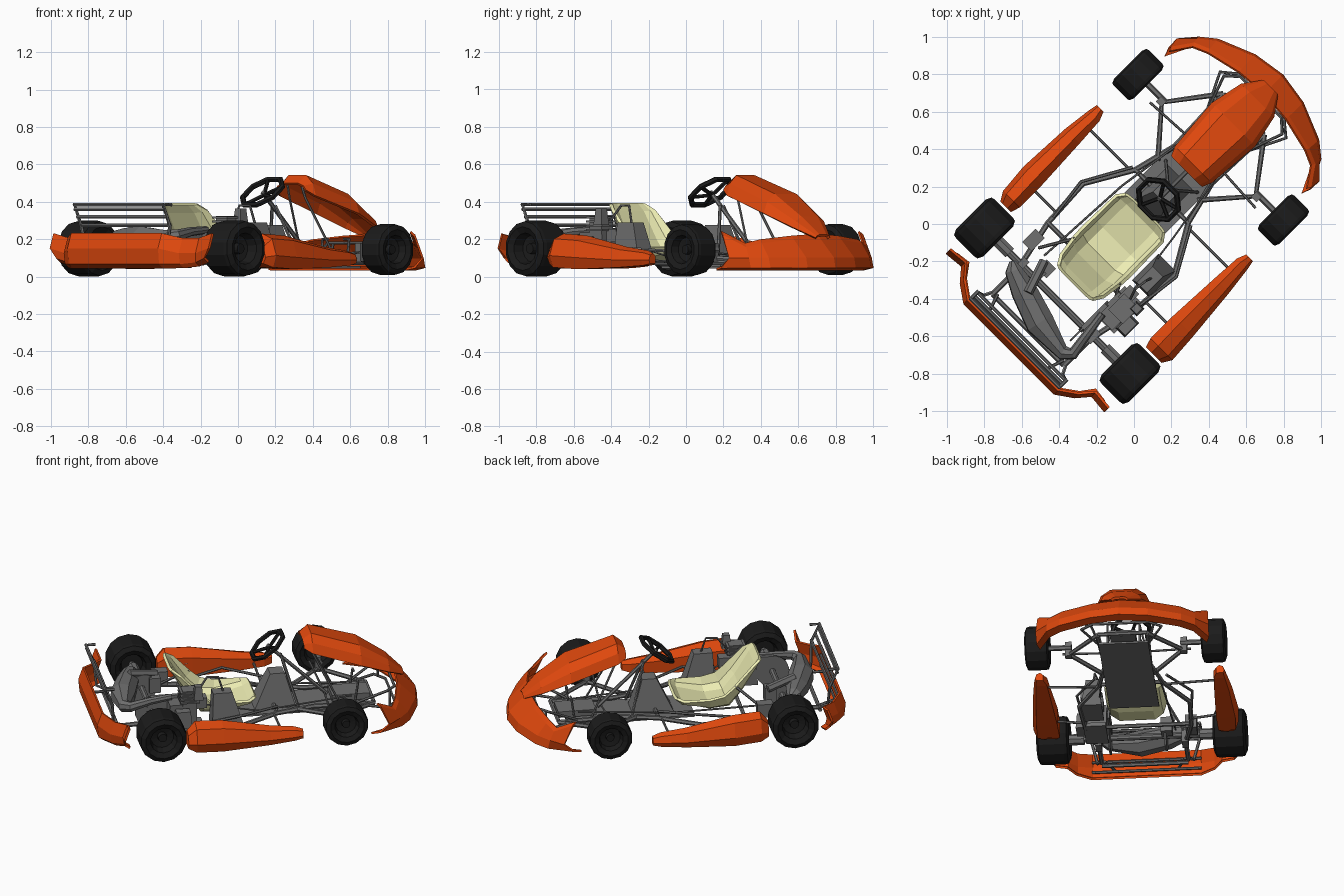
import bpy, bmesh, math
from mathutils import Vector, Matrix

if "Cube" in bpy.data.objects:
    bpy.data.objects.remove(bpy.data.objects["Cube"])

# The kart is built along local +X (forward) and turned 45 degrees as a whole.
TURN = math.pi / 4


def paint(name, rgb):
    m = bpy.data.materials.new(name)
    m.diffuse_color = (*rgb, 1)
    m.use_nodes = True
    m.node_tree.nodes["Principled BSDF"].inputs["Base Color"].default_value = m.diffuse_color
    return m


ORANGE = paint("orange", (0.74, 0.065, 0.004))
BLACK = paint("black", (0.011, 0.011, 0.011))
CREAM = paint("cream", (0.86, 0.86, 0.46))
STEEL = paint("steel", (0.16, 0.16, 0.16))


def add(name, mesh, mat=None):
    ob = bpy.data.objects.new(name, mesh)
    bpy.context.collection.objects.link(ob)
    ob.rotation_euler.z = TURN
    mesh.materials.append(mat or STEEL)
    return ob


def loft(name, rings, mat=None, closed=True, thick=0):
    """Skin a row of equal-length sections; closed ones are capped, open ones thickened."""
    bm = bmesh.new()
    vs = [[bm.verts.new(p) for p in r] for r in rings]
    n = len(rings[0])
    for a, b in zip(vs, vs[1:]):
        for i in range(n if closed else n - 1):
            j = (i + 1) % n
            bm.faces.new((a[i], a[j], b[j], b[i]))
    if closed:
        bm.faces.new(vs[0])
        bm.faces.new(vs[-1])
    bmesh.ops.recalc_face_normals(bm, faces=bm.faces)
    me = bpy.data.meshes.new(name)
    bm.to_mesh(me)
    bm.free()
    ob = add(name, me, mat)
    if thick:
        s = ob.modifiers.new("thickness", 'SOLIDIFY')
        s.thickness, s.offset = thick, 0
    return ob


def tube(name, pts, r=0.011, mat=None, radii=None, cyclic=False, sides=1):
    cu = bpy.data.curves.new(name, 'CURVE')
    cu.dimensions, cu.bevel_depth, cu.bevel_resolution = '3D', r, sides
    cu.use_fill_caps = True
    sp = cu.splines.new('POLY')
    sp.points.add(len(pts) - 1)
    for i, p in enumerate(pts):
        sp.points[i].co = (*p, 1)
        sp.points[i].radius = radii[i] if radii else 1
    sp.use_cyclic_u = cyclic
    tmp = bpy.data.objects.new("tmp", cu)
    me = bpy.data.meshes.new_from_object(tmp)
    bpy.data.objects.remove(tmp)
    for f in me.polygons:
        f.use_smooth = False
    return add(name, me, mat)


def pair(name, pts, r=0.011):
    for side, s in (("left", 1), ("right", -1)):
        tube(f"{name}_{side}", [(x, y * s, z) for x, y, z in pts], r)


def box(name, c, size, top=(1, 1), shift=0, mat=None):
    hx, hy, hz = (d / 2 for d in size)
    rings = []
    for z, kx, ky, dx in ((-hz, 1, 1, 0), (hz, top[0], top[1], shift)):
        rings.append([(c[0] + dx + sx * hx * kx, c[1] + sy * hy * ky, c[2] + z)
                      for sx, sy in ((-1, -1), (1, -1), (1, 1), (-1, 1))])
    return loft(name, rings, mat)


def lathe(name, c, profile, mat=None, n=14):
    """Turn (across, radius) points about the sideways axis."""
    return loft(name, [[(c[0] + r * math.cos(t), c[1] + a, c[2] + r * math.sin(t))
                        for t in (2 * math.pi * (i + .5) / n for i in range(n))]
                       for a, r in profile], mat)


def mirrored(half):
    return [[(x, -y, z) for x, y, z in r] for r in half[:0:-1]] + half


# Wheels with recessed rims
for axle, u, r, w in (("front", .58, .137, .15), ("rear", -.58, .150, .205)):
    for side, s in (("left", 1), ("right", -1)):
        prof = [(-.20, .45), (-.42, .56), (-.5, .78), (-.43, .97), (-.33, 1), (.33, 1),
                (.43, .97), (.5, .78), (.42, .56), (.15, .48), (.10, .2), (.25, .18)]
        lathe(f"{axle}_{side}_wheel", (u, .55 * s, r + (.008 if axle == "front" else 0)),
              [(a * w * s, k * r) for a, k in prof], BLACK)

# Front bumper: (sideways, lower lip, middle, upper lip, top height)
half = []
for v, ub, um, ut, zt in ((0, 1.124, 1.112, .985, .225), (.18, 1.096, 1.084, .97, .215),
                          (.378, 1.015, 1.0, .925, .195), (.46, .95, .935, .89, .175),
                          (.535, .80, .86, .785, .24)):
    half.append([(ub - .05, v * .97, .04), (ub, v, .05), (um, v, .10),
                 (ut + .02, v * .99, zt - .02), (ut, v * .97, zt)])
loft("front_bumper", mirrored(half), ORANGE, False, .012)

# Nose panel: (forward, half width, ridge height, edge height)
loft("nose_panel", [[(u, -w, ze), (u, -w * .85, ze + .6 * (zt - ze)), (u, -w * .5, zt),
                     (u, w * .5, zt), (u, w * .85, ze + .6 * (zt - ze)), (u, w, ze)]
                    for u, w, zt, ze in ((.40, .11, .495, .46), (.45, .132, .535, .43),
                                         (.75, .158, .435, .335), (.93, .12, .315, .26),
                                         (1.03, .05, .22, .205))], ORANGE, False, .016)

# Side pods: (forward, inner, outer, bottom, top); the right one flares at the rear
for side, s, flare in (("left", 1, 0), ("right", -1, .04)):
    rings = []
    for u, a, b, z0, z1 in ((-.42, .51, .59 + flare, .07, .17), (-.37, .495, .62 + flare, .05, .23),
                            (-.2, .495, .635 + flare / 3, .04, .22), (.1, .51, .62, .05, .16),
                            (.26, .52, .60, .06, .14), (.31, .54, .59, .07, .125)):
        w, h = b - a, z1 - z0
        rings.append([(u, s * y, z) for y, z in ((a, z0), (b - .15 * w, z0), (b, z0 + .35 * h),
                      (b - .2 * w, z1 - .15 * h), (a + .35 * w, z1), (a, z1 - .3 * h))])
    loft(f"side_pod_{side}", rings, ORANGE)

# Rear bumper
half = []
for v, u, z0, z1, k in ((0, -.933, .05, .23, 1), (.34, -.933, .05, .23, 1), (.43, -.87, .05, .205, 1),
                        (.49, -.80, .06, .205, .98), (.60, -.81, .08, .23, .93)):
    half.append([(u + .03, v * k, z0), (u, v * k, z0 + .02), (u - .008, v, z1 - .08), (u + .02, v, z1)])
loft("rear_bumper", mirrored(half), ORANGE, False, .014)

# Seat shell: (forward, height, half width, side lift forward, side lift up)
rings = []
for u, z, w, du, dz in ((.09, .165, .145, -.01, .005), (.05, .13, .175, -.01, .03), (-.13, .08, .178, .01, .08),
                        (-.25, .09, .180, .04, .09), (-.33, .19, .177, .06, .04),
                        (-.42, .345, .16, .03, .01), (-.45, .388, .13, .01, 0)):
    rings.append([(u + k * du, v * w, z + k * dz)
                  for v, k in ((-1, 1), (-.88, .35), (-.6, 0), (.6, 0), (.88, .35), (1, 1))])
loft("seat", rings, CREAM, False, .018)

# Steering wheel, spokes and column
tilt = Matrix.Rotation(-math.radians(37), 4, 'Y')
hub = Vector((.185, 0, .452))
rim = [hub + tilt @ Vector((.122 * math.cos(t), .122 * math.sin(t), 0))
       for t in (math.pi * (i + .5) / 4 for i in range(8))]
tube("steering_rim", rim, .016, BLACK, cyclic=True)
for i in (0, 3, 5, 6):
    tube("steering_spoke", [hub - tilt @ Vector((0, 0, .02)), rim[i]], .011, BLACK)
tube("steering_column", [hub, (.56, 0, .09)], .012)
pair("column_support", [(.27, .012, .38), (.36, .12, .07)], .009)
pair("nose_support", [(.42, .05, .51), (.45, .06, .42), (.62, .13, .08)], .007)

# Floor pan and fuel tank
box("floor_pan", (.37, 0, .05), (.80, .31, .012))
box("fuel_tank", (.22, 0, .165), (.26, .18, .22), (.35, .55), .02)
pair("pedal", [(.72, .10, .06), (.74, .10, .2), (.74, .06, .2)], .008)
box("pedal_tray", (.70, 0, .09), (.24, .16, .04))

# Chassis rails, bumper loops and cross members
Z = .075
pair("main_rail", [(-.80, .27, .10), (-.60, .27, .11), (-.32, .33, Z), (-.04, .345, Z), (.21, .20, Z),
                   (.45, .14, Z), (.83, .155, Z)], .015)
pair("front_arm", [(.33, .15, Z), (.565, .355, .10), (.83, .155, Z)], .015)
pair("upper_side_bar", [(-.28, .33, .10), (-.04, .36, .15), (.21, .22, .13)], .009)
pair("seat_stay", [(-.28, .17, .24), (-.45, .27, .11)], .009)
pair("pod_bar_front", [(.19, .20, Z), (.19, .55, .09)], .008)
pair("pod_bar_rear", [(-.25, .33, Z), (-.25, .54, .10)], .008)
pair("pod_brace", [(-.25, .50, .13), (.19, .54, .12)], .007)
pair("tie_rod", [(.54, .03, .11), (.52, .40, .13)], .007)
for z, w in ((.08, .25), (.18, .22)):
    tube("front_bumper_hoop", [(.70, -.15, Z), (.90, -w, z), (.96, -w * .7, z), (.96, w * .7, z),
                               (.90, w, z), (.70, .15, Z)], .009)
pair("front_hoop_post", [(.92, .22, .08), (.92, .2, .18)], .008)
for u, w in ((-.80, .27), (-.32, .33), (.21, .20), (.83, .155)):
    tube("cross_member", [(u, -w, Z + .005), (u, w, Z + .005)], .013)

# Stub axles and rear axle
for s in (1, -1):
    tube("stub_axle", [(.58, .34 * s, .14), (.58, .52 * s, .14)], .017)
    box("steering_knuckle", (.565, .36 * s, .13), (.04, .04, .10))
    lathe("rear_hub", (-.58, .41 * s, .15), [(-.05, .035), (.05, .035)], n=8)
    box("axle_bearing", (-.58, .27 * s, .13), (.08, .04, .10))
tube("rear_axle", [(-.58, -.54, .15), (-.58, .54, .15)], .020, sides=2)
lathe("brake_disc", (-.58, .15, .15), [(-.006, .095), (.006, .095)])
lathe("sprocket", (-.58, -.20, .15), [(-.005, .105), (.005, .105)], n=16)

# Rear rack
for z, u in ((.385, -.90), (.36, -.895), (.32, -.875), (.275, -.85)):
    tube("rack_bar", [(u, -.34, z), (u, .34, z)], .010)
pair("rack_post", [(-.84, .335, .385), (-.90, .335, .385), (-.85, .335, .27), (-.84, .30, .12),
                   (-.78, .27, .10)], .010)
pair("rear_bumper_stay", [(-.93, .20, .12), (-.78, .25, .10)], .009)
for z in (.10, .17):
    tube("rear_lower_bar", [(-.91, -.34, z), (-.91, .34, z)], .009)

# Engine, cylinder, carburettor and radiator on the right
box("engine_block", (-.40, -.26, .16), (.17, .12, .15))
for i in range(4):
    box("cooling_fin", (-.36, -.28, .25 + i * .022), (.12, .11, .010))
box("cylinder", (-.36, -.28, .275), (.09, .085, .10))
box("cylinder_head", (-.31, -.33, .32), (.06, .06, .09), (.7, .7))
box("carburettor", (-.29, -.25, .22), (.09, .07, .07))
box("clutch_cover", (-.41, -.36, .16), (.11, .07, .11), (.8, .8))
box("chain_guard", (-.50, -.20, .22), (.22, .025, .07), (.8, 1))
box("radiator", (-.12, -.27, .18), (.20, .13, .22), (.6, .6), -.03)
box("engine_mount", (-.38, -.27, .075), (.22, .14, .025))

# Exhaust chamber across the tail
tube("exhaust", [(-.46, -.22, .25), (-.60, -.24, .24), (-.72, -.26, .22), (-.755, -.22, .21),
                 (-.73, -.02, .19), (-.67, .16, .19), (-.63, .28, .20), (-.60, .32, .20)],
     .082, None, [.25, .3, .4, .5, 1, .9, .6, .2], sides=2)

# Brake caliper, battery box, and hoses on the left
box("battery_box", (-.44, .32, .14), (.10, .07, .09))
box("brake_caliper", (-.50, .16, .17), (.07, .07, .10))
tube("silencer", [(-.48, .20, .22), (-.66, .14, .26)], .025)
tube("hose", [(-.30, -.27, .30), (-.24, -.25, .38), (-.17, -.26, .38), (-.14, -.27, .28)], .007)
tube("brake_rod", [(-.46, .22, .12), (.10, .19, .10), (.70, .10, .11)], .006)
tube("throttle_cable", [(-.28, -.25, .20), (.10, -.20, .10), (.70, -.10, .11)], .005)
